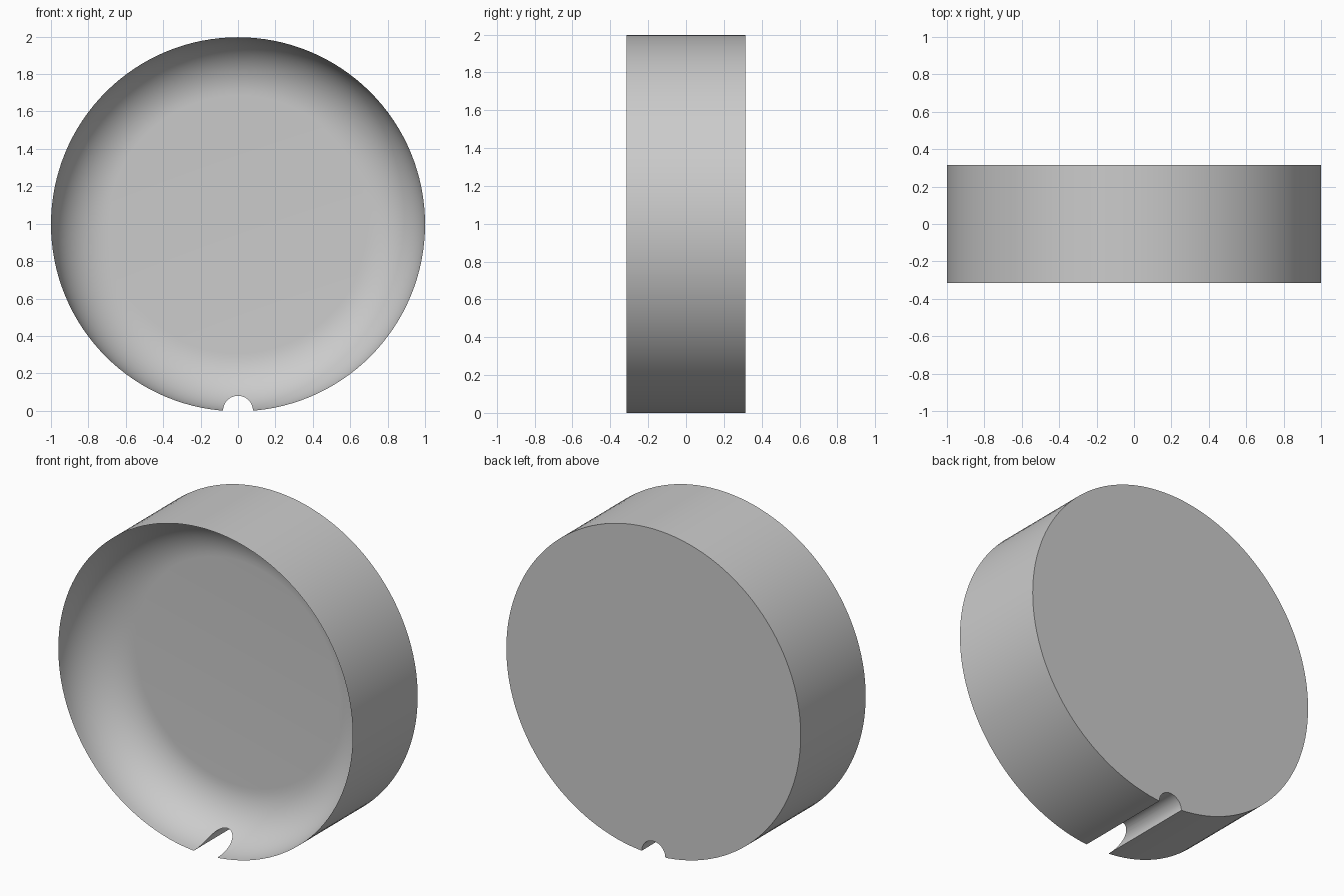
import bpy
import bmesh
from math import sin, cos, pi, radians
from mathutils import Matrix, Vector

cube = bpy.data.objects.get("Cube")
if cube:
    bpy.data.objects.remove(cube, do_unlink=True)

RADIUS = 1.0
HALF_DEPTH = 0.315
COVE = 0.31          # radius of the quarter-round dish wall
NOTCH = 0.08
CENTRE_Z = 0.997
SEGMENTS = 128
COVE_STEPS = 16

# Plain grey
grey = bpy.data.materials.new("grey")
grey.use_nodes = True
colour = (0.6, 0.6, 0.6, 1)
grey.diffuse_color = colour
grey.node_tree.nodes["Principled BSDF"].inputs["Base Color"].default_value = colour


def add_object(name, bm):
    bmesh.ops.recalc_face_normals(bm, faces=bm.faces)
    mesh = bpy.data.meshes.new(name)
    bm.to_mesh(mesh)
    bm.free()
    obj = bpy.data.objects.new(name, mesh)
    bpy.context.collection.objects.link(obj)
    mesh.materials.append(grey)
    return obj


# Dish: profile of (radius, y), from the back edge over the rim to the floor
profile = [(RADIUS, HALF_DEPTH)]
for i in range(COVE_STEPS + 1):
    a = pi / 2 * i / COVE_STEPS
    profile.append((RADIUS - COVE + COVE * cos(a), -HALF_DEPTH + COVE * sin(a)))

bm = bmesh.new()
rings = []
for r, y in profile:
    rings.append([bm.verts.new((r * cos(2 * pi * k / SEGMENTS), y,
                                CENTRE_Z + r * sin(2 * pi * k / SEGMENTS)))
                  for k in range(SEGMENTS)])
for a, b in zip(rings, rings[1:]):
    for k in range(SEGMENTS):
        n = (k + 1) % SEGMENTS
        bm.faces.new((a[k], a[n], b[n], b[k]))
bm.faces.new(rings[0])     # back
bm.faces.new(rings[-1])    # dish floor
dish = add_object("round_dish", bm)

# Round channel cut through the bottom of the rim
bm = bmesh.new()
bmesh.ops.create_cone(bm, cap_ends=True, segments=48, radius1=NOTCH,
                      radius2=NOTCH, depth=1,
                      matrix=Matrix.Rotation(pi / 2, 4, "X"))
cutter = add_object("notch_cutter", bm)
cutter.hide_render = True

cut = dish.modifiers.new("notch", "BOOLEAN")
cut.operation = "DIFFERENCE"
cut.solver = "EXACT"
cut.object = cutter

bpy.ops.object.select_all(action="DESELECT")
dish.select_set(True)
bpy.context.view_layer.objects.active = dish
bpy.ops.object.modifier_apply(modifier=cut.name)
bpy.data.objects.remove(cutter, do_unlink=True)
bpy.ops.object.shade_smooth_by_angle(angle=radians(30))
